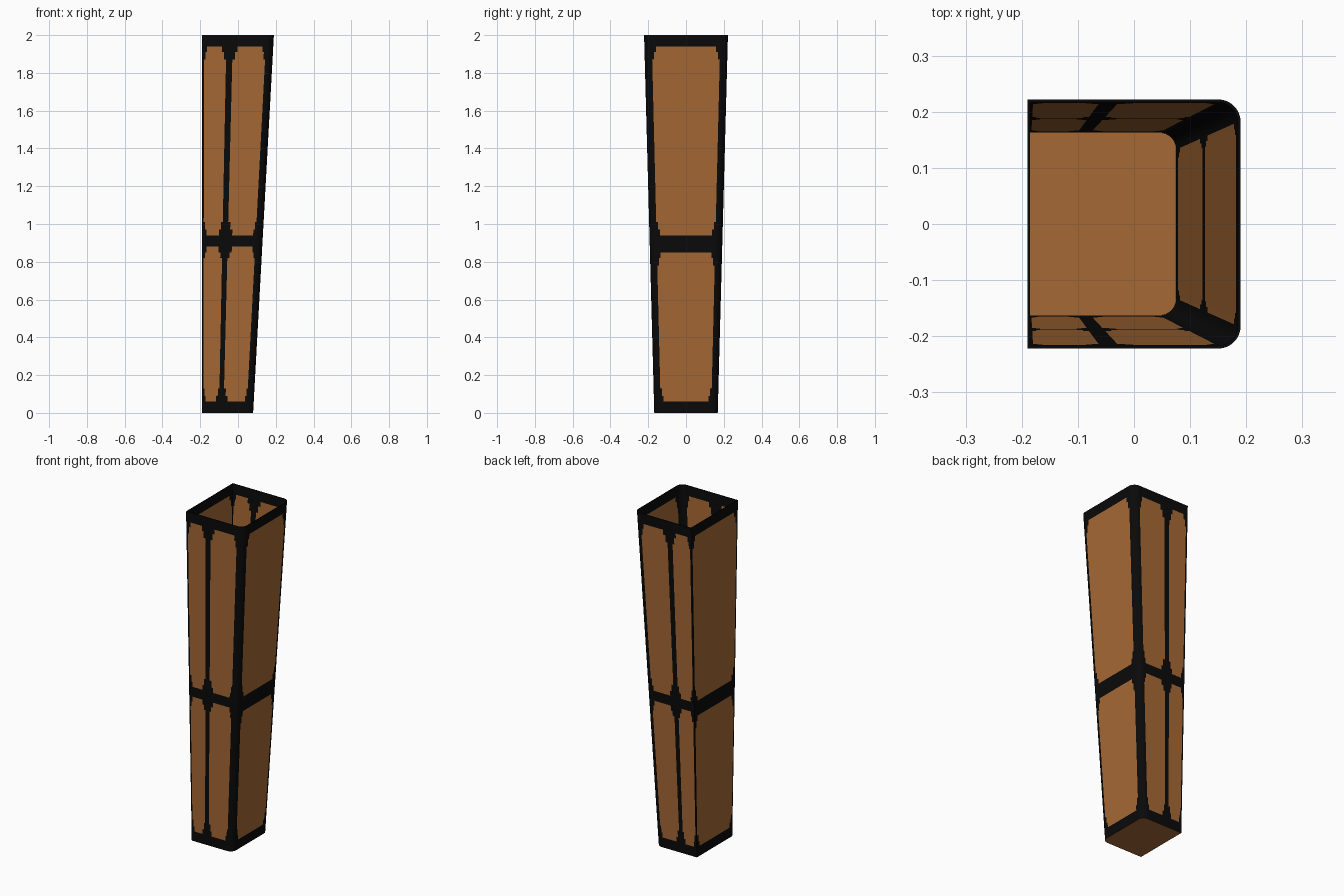
import bpy, bmesh, math

if "Cube" in bpy.data.objects:
    bpy.data.objects.remove(bpy.data.objects["Cube"])

def material(name, color):
    m = bpy.data.materials.new(name)
    m.diffuse_color = color
    m.use_nodes = True
    m.node_tree.nodes["Principled BSDF"].inputs["Base Color"].default_value = m.diffuse_color
    return m

# Heights of the rows and how far each row is from a dark band (0 = band, 3 = plain panel)
Z = [0, .06, .09, .13, .78, .82, .85, .88, .94, .97, 1.01, 1.87, 1.91, 1.94, 2]
SIDE_ROWS = [0, 1, 2, 3, 3, 2, 1, 0, 1, 2, 3, 2, 1, 0]
END_ROWS = [0, 1, 2, 3, 2, 1, 0, 0, 1, 2, 3, 2, 1, 0]

# Column cuts along each wall, and each column's distance from an upright strip
SIDE_U = [0, .03, .055, .08, .31, .345, .38, .48, .52, .56, .95, .975, 1]
SIDE_COLS = [0, 1, 2, 3, 2, 1, 0, 1, 2, 3, 2, 1]
END_U = [0, .03, .06, .94, .97, 1]
END_COLS = [1, 2, 3, 2, 1]
BACK_U = [0, .02, .05, .08, .92, .95, .98, 1]
BACK_COLS = [0, 1, 2, 3, 2, 1, 0]
ARC = 8

def section(z):
    """One ring of the tapered outline, counter-clockwise from the flat back."""
    t = z / 2
    x0, x1 = -.19, .08 + .11 * t
    h, r = .168 + .054 * t, .035 + .005 * t
    half = [(x0 + u * (x1 - r - x0), -h) for u in SIDE_U]
    half += [(x1 - r + r * math.sin(a), -h + r - r * math.cos(a))
             for a in (math.pi / 2 * k / ARC for k in range(1, ARC + 1))]
    end = [(x1, (2 * u - 1) * (h - r)) for u in END_U[1:-1]]
    far = [(x, -y) for x, y in reversed(half)]
    back = [(x0, (1 - 2 * u) * h) for u in BACK_U[1:-1]]
    return half + end + far + back

corner = [(0, SIDE_ROWS)] * ARC
side = [(c, SIDE_ROWS) for c in SIDE_COLS]
columns = (side + corner + [(c, END_ROWS) for c in END_COLS]
           + corner + side[::-1] + [(c, END_ROWS) for c in BACK_COLS])

# Tapered shell with inlaid dark bands
bm = bmesh.new()
rings = [[bm.verts.new((x, y, z)) for x, y in section(z)] for z in Z]
n = len(columns)
for j in range(len(Z) - 1):
    for i, (col, rows) in enumerate(columns):
        k = (i + 1) % n
        f = bm.faces.new((rings[j][i], rings[j][k], rings[j + 1][k], rings[j + 1][i]))
        dark = col == 0 or rows[j] == 0 or (col < 3 and col + rows[j] <= 3)
        f.material_index = int(dark)

# Closed floor
bm.faces.new(rings[0][::-1]).material_index = 0

mesh = bpy.data.meshes.new("tapered_container")
bm.to_mesh(mesh)
bm.free()
mesh.materials.append(material("brown_panel", (.38, .14, .035, 1)))
mesh.materials.append(material("black_trim", (.003, .003, .003, 1)))
obj = bpy.data.objects.new("tapered_container", mesh)
bpy.context.collection.objects.link(obj)
bpy.context.view_layer.objects.active = obj
obj.select_set(True)

# Thin walls, inside surface repeats the pattern
mod = obj.modifiers.new("walls", 'SOLIDIFY')
mod.thickness = .005
mod.offset = -1
mod.use_even_offset = True
bpy.ops.object.modifier_apply(modifier=mod.name)
bpy.ops.object.shade_smooth_by_angle(angle=math.radians(30))
